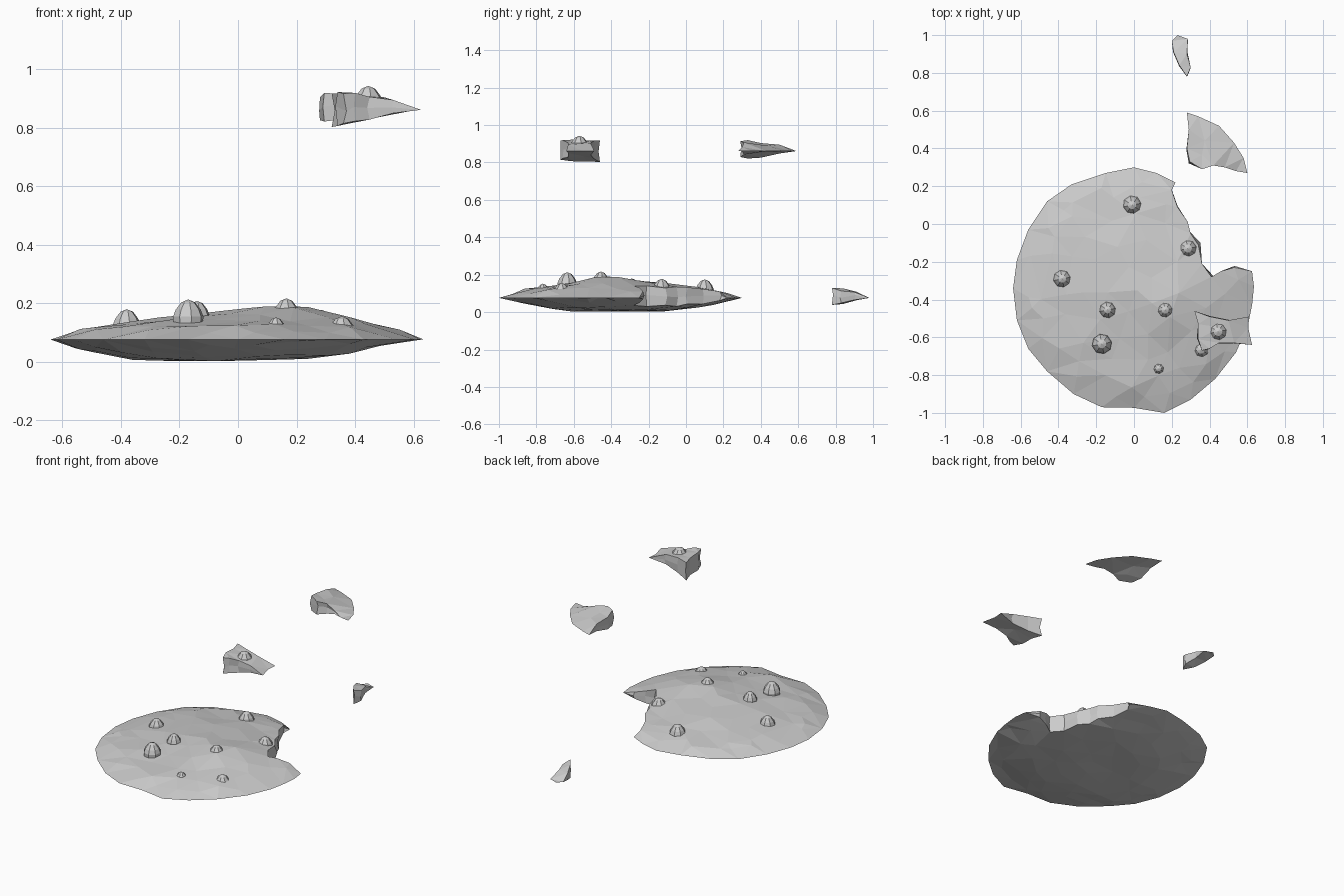
import bpy, bmesh, math, random
from mathutils import Vector, geometry

if "Cube" in bpy.data.objects:
    bpy.data.objects.remove(bpy.data.objects["Cube"])

random.seed(4)
RX, RY = 0.635, 0.65
# cookie cross-section: (relative radius, z)
TOP = [(0, .168), (.3, .158), (.55, .136), (.72, .126), (.86, .112), (.94, .077), (2, .075)]
BOTTOM = [(0, .008), (.5, .008), (.65, .026), (.8, .046), (.94, .072), (2, .075)]


def interp(profile, t):
    for (a, za), (b, zb) in zip(profile, profile[1:]):
        if t <= b:
            return za + (zb - za) * (t - a) / (b - a)
    return profile[-1][1]


def inside(p, poly):
    hit = False
    for a, b in zip(poly, poly[1:] + poly[:1]):
        if (a.y > p.y) != (b.y > p.y) and p.x < a.x + (p.y - a.y) * (b.x - a.x) / (b.y - a.y):
            hit = not hit
    return hit


def edge_distance(p, poly):
    best = 9
    for a, b in zip(poly, poly[1:] + poly[:1]):
        q, f = geometry.intersect_point_line(p, a, b)
        q = a.lerp(b, min(1, max(0, f)))
        best = min(best, (Vector(q[:2]) - p).length)
    return best


def finish(name, bm):
    bmesh.ops.remove_doubles(bm, verts=bm.verts, dist=1e-5)
    bmesh.ops.recalc_face_normals(bm, faces=bm.faces)
    mesh = bpy.data.meshes.new(name)
    bm.to_mesh(mesh)
    bm.free()
    ob = bpy.data.objects.new(name, mesh)
    bpy.context.collection.objects.link(ob)
    return ob


def cookie_piece(name, outline, centre, lift=0, bump=0, margin=.05, rough=.006):
    """Cookie body cut to an outline: crusty top, shallow base, crumbly broken wall."""
    poly = [Vector(p) for p in outline]
    c = Vector(centre)
    pts = list(poly)
    # scattered surface points on rings
    for r, n in ((0, 1), (.2, 5), (.4, 10), (.6, 15), (.76, 20), (.88, 24)):
        for k in range(n):
            a = 2 * math.pi * (k + .5 * (n % 2)) / n + random.uniform(-.1, .1)
            s = r + random.uniform(-.035, .035)
            p = c + Vector((RX * s * math.cos(a), RY * s * math.sin(a)))
            if inside(p, poly) and edge_distance(p, poly) > margin:
                pts.append(p)
    n = len(poly)
    loops = [(i, (i + 1) % n) for i in range(n)]
    verts, _, faces, *_ = geometry.delaunay_2d_cdt(pts, loops, [], 1, 1e-6)

    def heights(p):
        d = p - c
        t = math.hypot(d.x / RX, d.y / RY)
        top, bot = interp(TOP, t), interp(BOTTOM, t)
        if t > .935:
            return .076, .076
        top += random.uniform(-rough, rough)
        top += bump * math.exp(-((p.x - .22) ** 2 + (p.y + .42) ** 2) / .035)
        bot = max(0, bot + .022 * d.x + random.uniform(-.004, .004))
        return top, bot

    zs = {}

    def h(p):
        key = (round(p.x, 4), round(p.y, 4))
        if key not in zs:
            zs[key] = heights(p)
        return zs[key]

    bm = bmesh.new()
    tops = [bm.verts.new((v.x, v.y, h(v)[0] + lift)) for v in verts]
    bots = [bm.verts.new((v.x, v.y, h(v)[1] + lift)) for v in verts]
    for f in faces:
        bm.faces.new([tops[i] for i in f])
        bm.faces.new([bots[i] for i in reversed(f)])
    # wall with a ragged middle row
    mids = []
    for p in poly:
        t, b = h(p)
        k = .012 if t - b > .02 else 0
        mids.append(Vector((p.x + random.uniform(-k, k), p.y + random.uniform(-k, k),
                            b + (t - b) * random.uniform(.4, .65) + lift)))
    for i, j in loops:
        a, b = poly[i], poly[j]
        for row in ((0, None), (None, 1)):
            q = []
            for m, p, k in ((i, a, row[0]), (j, b, row[0]), (j, b, row[1]), (i, a, row[1])):
                co = mids[m] if k is None else (p.x, p.y, h(p)[k] + lift)
                q.append(bm.verts.new(co))
            area = geometry.area_tri(*[v.co for v in q[:3]]) + geometry.area_tri(q[0].co, q[2].co, q[3].co)
            if area > 1e-6:
                bm.faces.new(q)
            else:
                for v in q:
                    bm.verts.remove(v)
    return finish(name, bm)


def chip(name, x, y, tip, r):
    """Chocolate chip: small faceted drop, sunk into the dough."""
    bm = bmesh.new()
    rings = []
    for rr, dz in ((.95, -1.75), (1, -1.1), (.82, -.65), (.45, -.18)):
        rings.append([bm.verts.new((x + r * rr * math.cos(k * math.pi / 4 + .2),
                                    y + r * rr * math.sin(k * math.pi / 4 + .2),
                                    tip + dz * r)) for k in range(8)])
    peak = bm.verts.new((x, y, tip))
    for k in range(8):
        m = (k + 1) % 8
        for lo, hi in zip(rings, rings[1:]):
            bm.faces.new((lo[k], lo[m], hi[m], hi[k]))
        bm.faces.new((rings[-1][k], rings[-1][m], peak))
    bm.faces.new(rings[0])
    return finish(name, bm)


# Main cookie: round rim, then the bitten edge
rim = [(.635, -.33), (.625, -.25)]
bite = [(.53, -.23), (.46, -.25), (.41, -.28), (.36, -.21), (.34, -.11), (.30, -.05),
        (.285, .01), (.23, .09), (.20, .18), (.22, .22)]
round_edge = [(.12, .27), (0, .30), (-.15, .27), (-.33, .21), (-.46, .12), (-.56, -.03),
              (-.62, -.19), (-.64, -.34), (-.62, -.51), (-.56, -.66), (-.46, -.78),
              (-.32, -.90), (-.17, -.97), (0, -.973), (.16, -1.0), (.30, -.93),
              (.43, -.82), (.54, -.68), (.605, -.53), (.625, -.43)]
cookie_piece("cookie", rim + bite + round_edge, (0, -.35), bump=.035)

# Broken pieces
cookie_piece("floating_piece_front",
             [(.32, -.46), (.34, -.53), (.34, -.61), (.36, -.67), (.40, -.66), (.45, -.63),
              (.53, -.63), (.625, -.64), (.605, -.55), (.61, -.49), (.50, -.51), (.40, -.49)],
             (-.005, -.57), lift=.785, margin=.03)
cookie_piece("floating_piece_back",
             [(.28, .59), (.29, .50), (.28, .40), (.295, .33), (.36, .29), (.42, .31),
              (.48, .30), (.54, .28), (.60, .27), (.58, .35), (.53, .43), (.45, .52), (.34, .57)],
             (-.02, .03), lift=.785, margin=.03)
cookie_piece("low_crumb",
             [(.20, .97), (.21, .91), (.24, .84), (.28, .78), (.30, .83), (.28, .90),
              (.285, .98), (.23, 1.0)],
             (.05, .38), lift=0, margin=.025)

# Chocolate chips: x, y, tip height, radius
chips = [(-.01, .10, .175, .05), (.285, -.13, .178, .05), (-.38, -.29, .18, .048),
         (-.14, -.455, .208, .043), (.165, -.455, .217, .045), (-.17, -.635, .213, .053),
         (.355, -.665, .156, .05), (.13, -.765, .152, .033), (.445, -.57, .943, .052)]
for i, data in enumerate(chips):
    chip(f"chocolate_chip_{i + 1}", *data)
